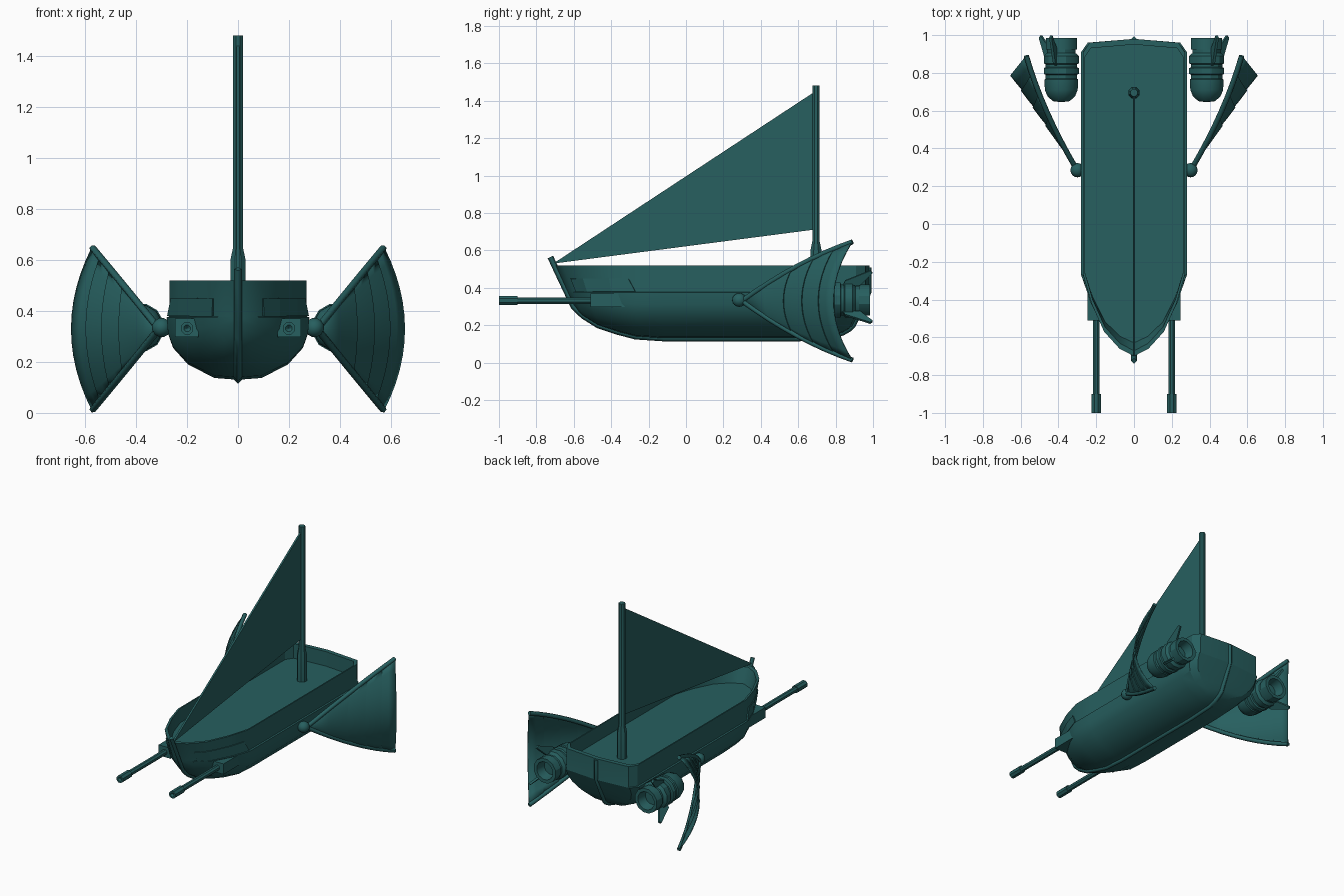
import bpy, bmesh, math
from mathutils import Vector

if "Cube" in bpy.data.objects:
    bpy.data.objects.remove(bpy.data.objects["Cube"])

teal = bpy.data.materials.new("teal")
teal.diffuse_color = (0.02, 0.115, 0.115, 1)
teal.use_nodes = True
teal.node_tree.nodes["Principled BSDF"].inputs["Base Color"].default_value = teal.diffuse_color


def finish(ob, mirror=False, thick=0, angle=30):
    """Link, colour, add modifiers and shade one part."""
    bpy.context.collection.objects.link(ob)
    ob.data.materials.append(teal)
    if thick:
        s = ob.modifiers.new("thickness", 'SOLIDIFY')
        s.thickness, s.offset = thick, 0
    if mirror:
        m = ob.modifiers.new("mirror", 'MIRROR')
        m.merge_threshold = 0.0005
    if ob.type == 'MESH' and angle:
        bpy.ops.object.select_all(action='DESELECT')
        ob.select_set(True)
        bpy.context.view_layer.objects.active = ob
        bpy.ops.object.shade_smooth_by_angle(angle=math.radians(angle))
    return ob


def grid(name, rows, closed=False, **kw):
    """Skin rows of points with quads."""
    bm = bmesh.new()
    vs = [[bm.verts.new(p) for p in r] for r in rows]
    n = len(rows[0])
    for a, b in zip(vs, vs[1:]):
        for j in range(n if closed else n - 1):
            k = (j + 1) % n
            bm.faces.new((a[j], a[k], b[k], b[j]))
    bmesh.ops.remove_doubles(bm, verts=bm.verts, dist=0.0001)
    bmesh.ops.recalc_face_normals(bm, faces=bm.faces)
    me = bpy.data.meshes.new(name)
    bm.to_mesh(me)
    bm.free()
    return finish(bpy.data.objects.new(name, me), **kw)


def lathe(name, profile, c, axis='Y', n=12, **kw):
    """Turn (position, radius) pairs around an axis through c."""
    rows = []
    for h, r in profile:
        row = []
        for i in range(n):
            a = 2 * math.pi * (i + 0.5) / n
            u, v = r * math.cos(a), r * math.sin(a)
            row.append((c[0] + u, h, c[1] + v) if axis == 'Y' else (c[0] + u, c[1] + v, h))
        rows.append(row)
    return grid(name, rows, closed=True, **kw)


def rod(name, pts, r, res=1, **kw):
    cu = bpy.data.curves.new(name, 'CURVE')
    cu.dimensions = '3D'
    cu.bevel_depth, cu.bevel_resolution, cu.use_fill_caps = r, res, True
    sp = cu.splines.new('POLY')
    sp.points.add(len(pts) - 1)
    for p, q in zip(sp.points, pts):
        p.co = (*q, 1)
    return finish(bpy.data.objects.new(name, cu), **kw)


# Hull: stations (y, half width, keel height), raked at bow, rounded under at stern
TOP, SILL, DECK = 0.52, 0.375, 0.42
stations = [(-.70, 0, .30), (-.66, .08, .25), (-.57, .165, .20), (-.42, .235, .165),
            (-.27, .28, .14), (-.12, .28, .13), (.60, .28, .13), (.80, .28, .14),
            (.91, .28, .16), (.96, .245, .18), (.98, 0, .20)]
section = [(.96, TOP), (.965, SILL + .003), (1, SILL), (.98, .31), (.91, .255),
           (.70, .19), (.33, .137), (0, .13)]


def hull_point(y, w, f, z):
    bow = min(max((-.27 - y) / .43, 0), 1)
    stern = min(max((y - .75) / .23, 0), 1)
    return Vector((w * f, y + .45 * (TOP - z) * bow - .5 * max(SILL - z, 0) * stern, z))


rows = []
for y, w, zb in stations:
    yi = .13 + (y - .13) * .965
    row = [hull_point(yi, w, f, z) for f, z in ((0, DECK), (.93, DECK), (.93, TOP))]
    k = (SILL - zb) / (SILL - .13)
    row += [hull_point(y, w, f, z if z >= SILL else SILL - (SILL - z) * k) for f, z in section]
    rows.append(row)
grid("hull", rows, mirror=True, angle=24)

# Keel running from stem head to stern post
keel = [(0, -.725, .565), (0, -.695, .50)] + [hull_point(y, 0, 0, z) for y, _, z in stations]
rod("keel", keel + [hull_point(.977, 0, 0, .3), (0, .977, .38), (0, .977, .51)], .016, res=0)

# Raised bow panels
panel = []
for y, y2, w, w2 in ((-.64, -.64, .10, .10), (-.57, -.57, .165, .165),
                     (-.42, -.42, .235, .235), (-.27, -.31, .28, .268)):
    panel.append([hull_point(y, w, .975, .38), hull_point(y2, w2, .965, .45)])
grid("bow_panels", panel, thick=.012, mirror=True, angle=0)

# Guns with box mounts
lathe("gun_barrels", [(-1, 0), (-.985, .0), (-1, .014), (-1, .026), (-.90, .026), (-.90, .019),
                      (-.45, .019), (-.45, 0)], (.2, .332), n=8, mirror=True)
box = [(.155, .298), (.247, .298), (.247, .37), (.155, .37)]
mount = [[(x, y, z) for x, z in box] for y in (-.51, -.29)]
mount.insert(0, [(.2, -.51, .334)] * 4)
mount.append([(.2, -.29, .334)] * 4)
grid("gun_mounts", mount, closed=True, mirror=True, angle=0)

# Mast with socket, and the sail
lathe("mast", [(.41, 0), (.41, .032), (.60, .032), (.65, .021), (1.482, .021), (1.482, 0)],
      (0, .695), axis='Z', n=8)
grid("sail", [[(0, -.71, .53), (0, -.71, .53)], [(0, .69, .712), (0, .69, 1.45)]],
     thick=.012, angle=0)

# Fan fins: curved edge spars with stepped membrane bands
ZC = .33


def fan(t, u, lift=0):
    """t runs root to tip, u runs across the fan from -1 to 1."""
    bulge = 4 * t * (1 - t)
    mid = Vector((.31 + .34 * t, .30 + .49 * t, 0))
    edge = Vector((.31 + .26 * t + .022 * bulge, .30 + .59 * t, 0))
    p = mid.lerp(edge, u * u)
    p.z = ZC + u * (.316 * t + .028 * bulge)
    return p + Vector((.83, -.55, 0)) * lift


bands = [.04, .45, .65, .83, 1]
us = [i / 6 - 1 for i in range(13)]
rows = []
for a, b in zip(bands, bands[1:]):
    for s in (0, .5, 1):
        rows.append([fan(a + (b - a) * s, u, .006 * s - .003) for u in us])
grid("fan_membranes", rows, thick=.008, mirror=True)
for name, u in (("upper", 1), ("lower", -1)):
    rod(name + "_fan_spars", [fan(i / 8, u) for i in range(9)], .014, mirror=True)

# Ball joints
lathe("fan_joints", [(.285 - .038 * math.cos(math.pi * i / 8), .038 * math.sin(math.pi * i / 8))
                     for i in range(9)], (.30, ZC + .005), mirror=True, angle=40)

# Engines: domed nose, banded body, hollow nozzle
EX, EZ = .385, .335
lathe("engines", [(.645, 0), (.65, .045), (.675, .075), (.71, .09), (.765, .092), (.77, .086),
                  (.79, .086), (.795, .096), (.825, .096), (.83, .086), (.845, .086),
                  (.85, .096), (.89, .096), (.905, .078), (.925, .078), (.925, .085),
                  (.985, .085), (.985, .062), (.92, .05), (.92, 0)], (EX, EZ), mirror=True)

# Swept blades above and below each engine
for name, deg in (("upper", 70), ("lower", -47)):
    a = math.radians(deg)
    prof = [[(.84, .085), (.85, .11)], [(.93, .085), (.92, .14)], [(.998, .155), (.985, .168)]]
    grid(name + "_engine_blades",
         [[(EX + r * math.cos(a), y, EZ + r * math.sin(a)) for y, r in row] for row in prof],
         thick=.014, mirror=True, angle=0)
